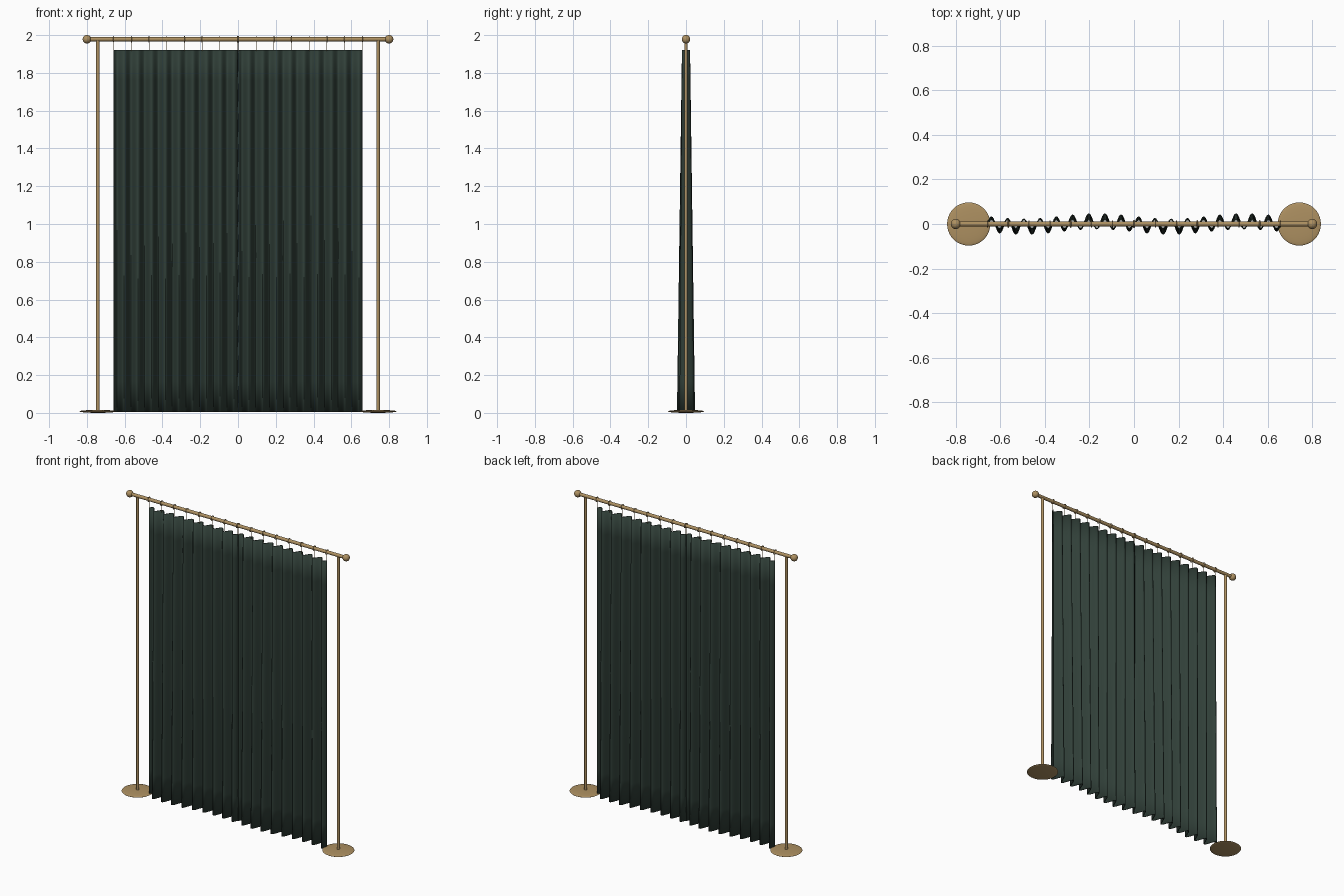
import bpy, bmesh, math
from mathutils import Matrix, Vector

cube = bpy.data.objects.get("Cube")
if cube:
    bpy.data.objects.remove(cube, do_unlink=True)


def material(name, color):
    m = bpy.data.materials.new(name)
    m.use_nodes = True
    m.diffuse_color = (*color, 1)
    m.node_tree.nodes["Principled BSDF"].inputs["Base Color"].default_value = (*color, 1)
    return m


brass = material("aged brass", (0.42, 0.28, 0.12))
cloth = material("dark green cloth", (0.03, 0.05, 0.04))

ROD_Z = 1.978
POLE_X = 0.742
PANEL_W = 0.655
GAP = 0.003
TOP, BOTTOM = 1.922, 0.006


def finish(name, bm, mat):
    for f in bm.faces:
        f.smooth = True
    mesh = bpy.data.meshes.new(name)
    bm.to_mesh(mesh)
    bm.free()
    mesh.materials.append(mat)
    ob = bpy.data.objects.new(name, mesh)
    bpy.context.collection.objects.link(ob)
    return ob


def bar(bm, a, b, radius, sides=16):
    a, b = Vector(a), Vector(b)
    d = b - a
    turn = d.to_track_quat('Z', 'Y').to_matrix().to_4x4()
    bmesh.ops.create_cone(bm, cap_ends=True, segments=sides, radius1=radius, radius2=radius,
                          depth=d.length, matrix=Matrix.Translation((a + b) / 2) @ turn)


def torus(bm, center, major, minor, n=20, k=8):
    # ring lying in the YZ plane, around the rod
    rows = []
    for i in range(n):
        a = math.tau * i / n
        row = []
        for j in range(k):
            b = math.tau * j / k
            r = major + minor * math.cos(b)
            row.append(bm.verts.new(Vector(center) + Vector(
                (minor * math.sin(b), r * math.cos(a), r * math.sin(a)))))
        rows.append(row)
    for i in range(n):
        p, q = rows[i], rows[(i + 1) % n]
        for j in range(k):
            bm.faces.new((p[j], p[(j + 1) % k], q[(j + 1) % k], q[j]))


# Curtain cloth: pleats deepen and drift toward the hem
def cloth_y(u, t):
    pleat = (0.019 + 0.015 * t) * math.sin(math.tau * 9 * u)
    drift = -0.012 * t * math.sin(math.tau * u)
    return pleat + drift


def curtain(name, x0):
    bm = bmesh.new()
    cols, levels = 144, 12
    grid = [[bm.verts.new((x0 + PANEL_W * i / cols, cloth_y(i / cols, j / levels),
                           TOP + (BOTTOM - TOP) * j / levels))
             for i in range(cols + 1)] for j in range(levels + 1)]
    for a, b in zip(grid, grid[1:]):
        for i in range(cols):
            bm.faces.new((a[i], b[i], b[i + 1], a[i + 1]))
    ob = finish(name, bm, cloth)
    thick = ob.modifiers.new("thickness", 'SOLIDIFY')
    thick.thickness = 0.005
    thick.offset = 0


# Rings and hooks: eight per panel
def rings(name, x0):
    bm = bmesh.new()
    for i in range(8):
        x = x0 + PANEL_W * i / 7
        torus(bm, (x, 0, ROD_Z), 0.0145, 0.0025)
        bar(bm, (x, 0, TOP - 0.006), (x, 0, ROD_Z - 0.0145), 0.0015, 8)
    finish(name, bm, brass)


for side, x0 in (("right", -GAP - PANEL_W), ("left", GAP)):
    curtain(side + "_curtain", x0)
    rings(side + "_curtain_rings", x0)

# Poles, domed bases and ball finials
for side, s in (("right", -1), ("left", 1)):
    bm = bmesh.new()
    bar(bm, (s * POLE_X, 0, 0.008), (s * POLE_X, 0, ROD_Z), 0.009)
    finish(side + "_pole", bm, brass)

    bm = bmesh.new()
    bmesh.ops.create_uvsphere(bm, u_segments=40, v_segments=16, radius=1, matrix=Matrix.Translation(
        (s * POLE_X, 0, 0.008)) @ Matrix.Diagonal((0.097, 0.097, 0.008, 1)))
    finish(side + "_base", bm, brass)

    bm = bmesh.new()
    bmesh.ops.create_uvsphere(bm, u_segments=24, v_segments=16, radius=0.0225,
                              matrix=Matrix.Translation((s * 0.8, 0, ROD_Z)))
    finish(side + "_finial", bm, brass)

bm = bmesh.new()
bar(bm, (-0.8, 0, ROD_Z), (0.8, 0, ROD_Z), 0.011)
finish("curtain_rod", bm, brass)

# Keep the cap edges crisp
for ob in bpy.context.scene.objects:
    ob.select_set(ob.type == 'MESH')
    if ob.type == 'MESH':
        bpy.context.view_layer.objects.active = ob
bpy.ops.object.shade_smooth_by_angle(angle=math.radians(50))
